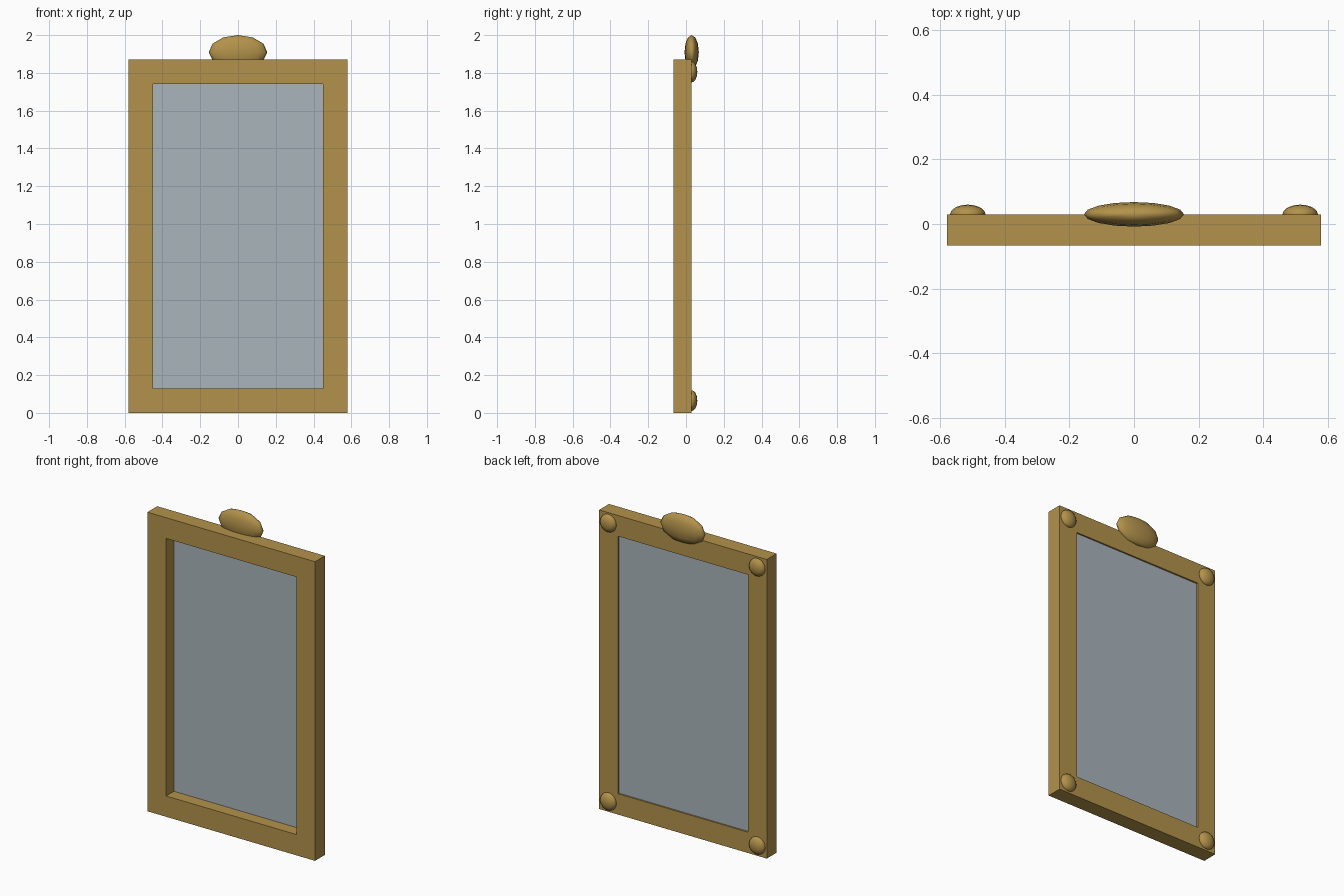
import bpy
import bmesh

if "Cube" in bpy.data.objects:
    bpy.data.objects.remove(bpy.data.objects["Cube"])


def material(name, rgb):
    m = bpy.data.materials.new(name)
    m.diffuse_color = (*rgb, 1)
    m.use_nodes = True
    m.node_tree.nodes["Principled BSDF"].inputs["Base Color"].default_value = m.diffuse_color
    return m


gold = material("gold", (0.45, 0.29, 0.07))
silver = material("mirror_grey", (0.40, 0.46, 0.50))

HALF_W, HEIGHT, BORDER = 0.58, 1.87, 0.13
FRONT, BACK = -0.067, 0.03


def rectangle(bm, inset, y):
    x = HALF_W - inset
    low, high = inset, HEIGHT - inset
    return [bm.verts.new((px, y, pz)) for px, pz in
            ((-x, low), (x, low), (x, high), (-x, high))]


def mesh_object(name, bm, mat):
    bmesh.ops.recalc_face_normals(bm, faces=bm.faces)
    mesh = bpy.data.meshes.new(name)
    bm.to_mesh(mesh)
    bm.free()
    mesh.materials.append(mat)
    obj = bpy.data.objects.new(name, mesh)
    bpy.context.collection.objects.link(obj)
    return obj


# Frame: a rectangular section carried round the four corners
bm = bmesh.new()
loops = [rectangle(bm, i, y) for i, y in
         ((0, FRONT), (0, BACK), (BORDER, BACK), (BORDER, FRONT))]
for k in range(4):
    a, b = loops[k], loops[(k + 1) % 4]
    for i in range(4):
        j = (i + 1) % 4
        bm.faces.new((a[i], a[j], b[j], b[i]))
mesh_object("frame", bm, gold)

# Mirror pane: thin slab set just inside the back of the frame
bm = bmesh.new()
front, back = rectangle(bm, BORDER, 0.01), rectangle(bm, BORDER, 0.02)
bm.faces.new(front)
bm.faces.new(back)
for i in range(4):
    j = (i + 1) % 4
    bm.faces.new((front[i], front[j], back[j], back[i]))
mesh_object("mirror_pane", bm, silver)


def ellipsoid(name, centre, radii, segments, rings):
    bpy.ops.mesh.primitive_uv_sphere_add(segments=segments, ring_count=rings,
                                         radius=1, location=centre)
    obj = bpy.context.object
    obj.name = name
    obj.scale = radii
    bpy.ops.object.transform_apply(location=False, rotation=False, scale=True)
    bpy.ops.object.shade_smooth()
    obj.data.materials.append(gold)


# Crest ornament on the top rail
ellipsoid("crest", (0, 0.03, 1.91), (0.155, 0.038, 0.09), 16, 6)

# Corner studs on the back
for side, x in (("left", -0.515), ("right", 0.515)):
    for level, z in (("lower", 0.065), ("upper", 1.805)):
        ellipsoid(f"{level}_{side}_stud", (x, 0.03, z), (0.055, 0.03, 0.055), 16, 8)
